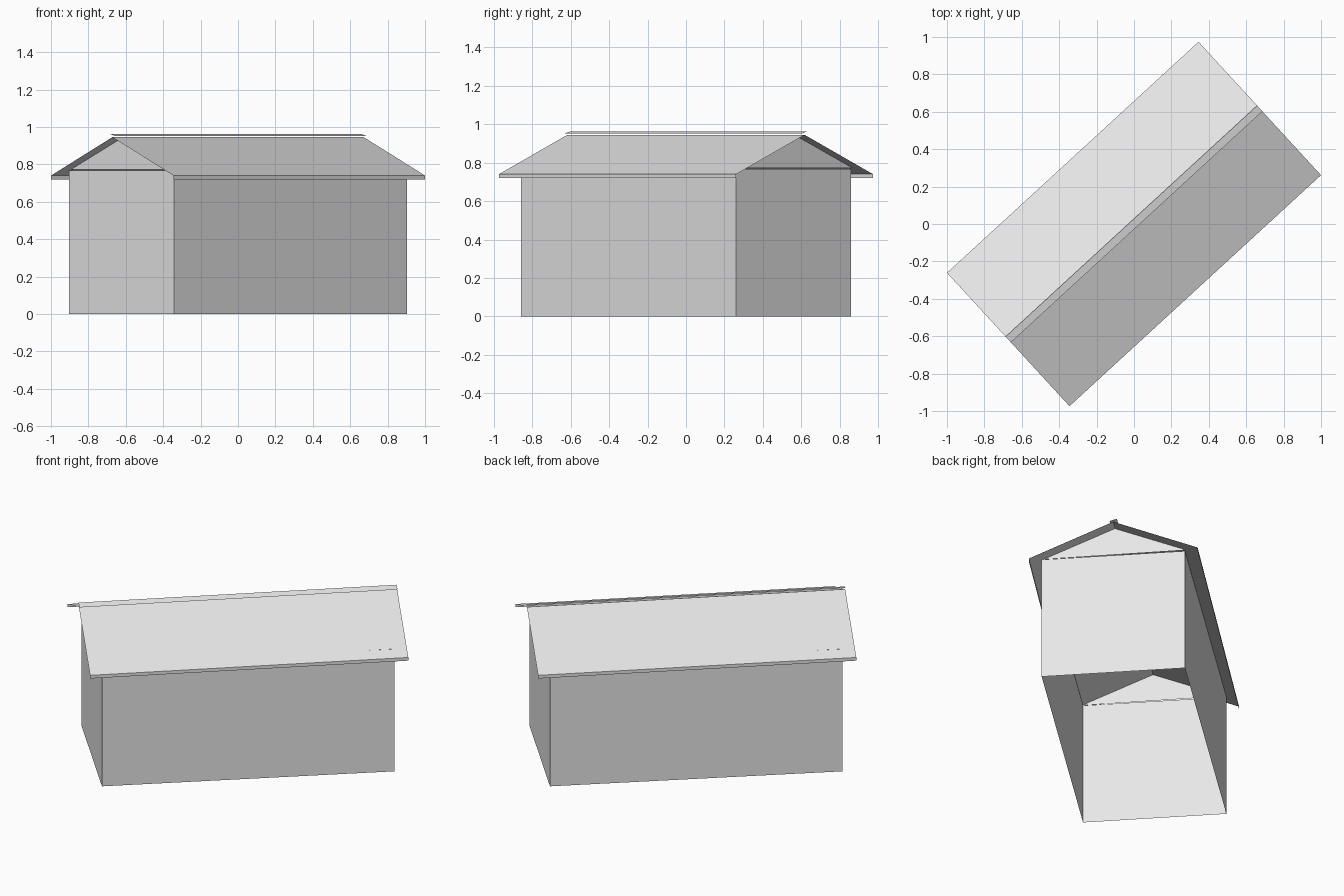
import bpy, math

cube = bpy.data.objects.get("Cube")
if cube:
    bpy.data.objects.remove(cube, do_unlink=True)

grey = bpy.data.materials.new("light grey")
grey.use_nodes = True
colour = (0.8, 0.8, 0.8, 1)
grey.diffuse_color = colour
grey.node_tree.nodes["Principled BSDF"].inputs["Base Color"].default_value = colour

TURN = math.radians(42.57)      # the building stands diagonally
EAVE_X, EAVE_Y = 0.913, 0.484   # roof half length and half width
EAVE_Z, RIDGE_Z = 0.74, 0.945
WALL_TOP = 0.768


def sheet(name, verts, faces):
    """Thin flat-faced part, turned with the building."""
    mesh = bpy.data.meshes.new(name)
    mesh.from_pydata(verts, [], faces)
    mesh.materials.append(grey)
    obj = bpy.data.objects.new(name, mesh)
    obj.rotation_euler.z = TURN
    bpy.context.collection.objects.link(obj)
    return obj


def roof_z(y):
    return RIDGE_Z - (RIDGE_Z - EAVE_Z) * abs(y) / EAVE_Y


# Open-bottomed walls on a slightly skewed footprint
plan = [(0.842, -0.42), (0.834, 0.401), (-0.842, 0.42), (-0.834, -0.401)]
verts = [(x, y, z) for z in (0, WALL_TOP) for x, y in plan]
sheet("walls", verts, [(i, (i + 1) % 4, (i + 1) % 4 + 4, i + 4) for i in range(4)])

# Gable triangles between the walls and the ridge
for side, name in ((1, "back_gable"), (-1, "front_gable")):
    x, y = 0.838 * side, 0.409 * side
    sheet(name, [(x, -y, roof_z(y)), (x, y, roof_z(y)), (x, 0, RIDGE_Z - 0.002)],
          [(0, 1, 2)])

# Roof slopes, each with a narrow fascia hanging from its eave
for side, name in ((1, "back"), (-1, "front")):
    x, y = EAVE_X * side, EAVE_Y * side
    low = EAVE_Z - 0.02
    sheet(name + "_roof_slope",
          [(-x, 0, RIDGE_Z), (-x, y, EAVE_Z), (x, y, EAVE_Z), (x, 0, RIDGE_Z)],
          [(3, 2, 1, 0)])
    sheet(name + "_fascia",
          [(-x, y, EAVE_Z), (-x, y, low), (x, y, low), (x, y, EAVE_Z)],
          [(3, 2, 1, 0)])

# Tilted ridge strip just above the roof
sheet("ridge_strip",
      [(-EAVE_X, -0.021, 0.952), (EAVE_X, -0.021, 0.952),
       (EAVE_X, 0.021, 0.963), (-EAVE_X, 0.021, 0.963)],
      [(0, 1, 2, 3)])
